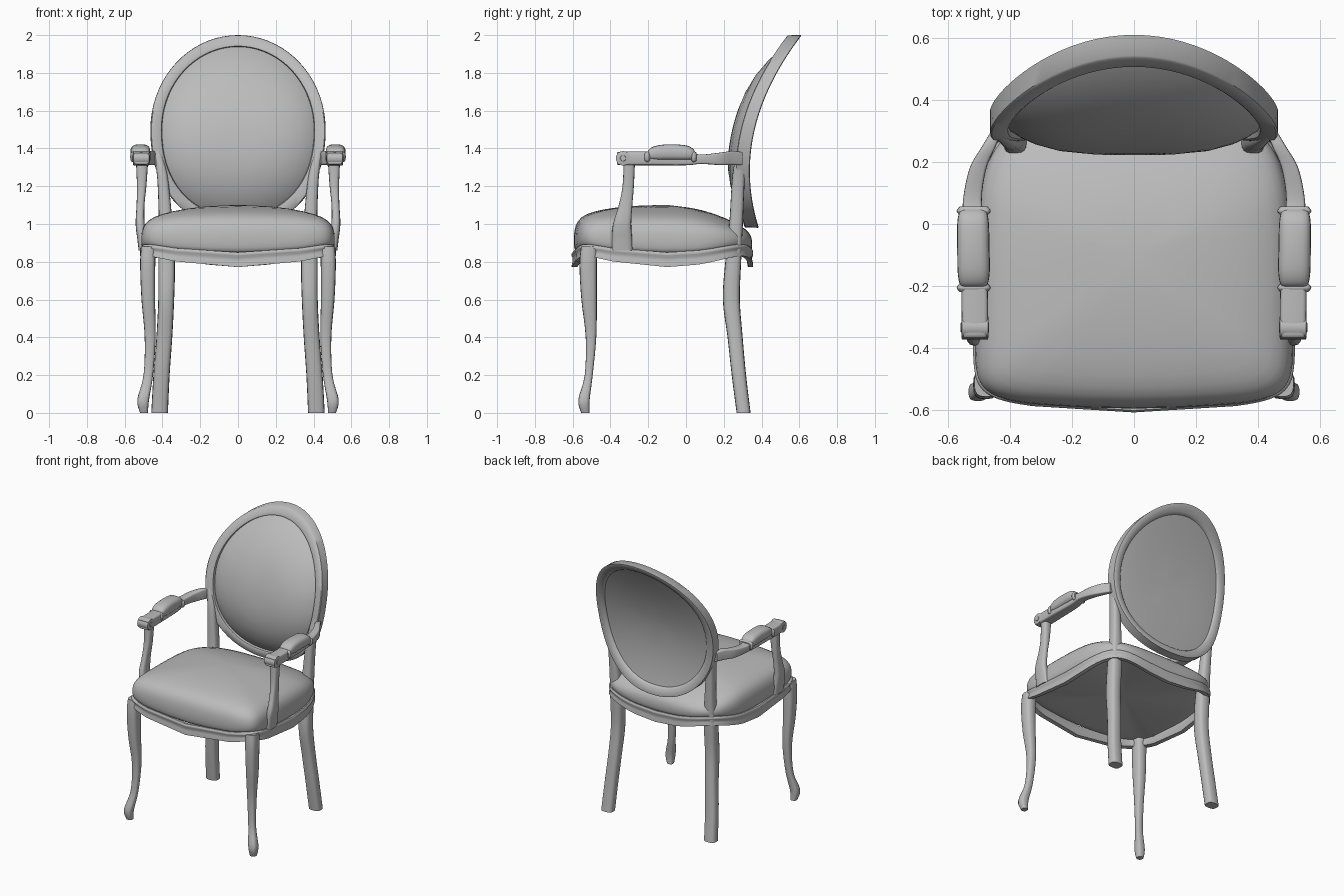
import bpy
import bmesh
import math
from mathutils import Vector

default_cube = bpy.data.objects.get("Cube")
if default_cube:
    bpy.data.objects.remove(default_cube)

# One plain grey covers the whole chair
grey = bpy.data.materials.new("plain grey")
grey.use_nodes = True
GREY = (0.5, 0.5, 0.5, 1)
grey.diffuse_color = GREY
grey.node_tree.nodes["Principled BSDF"].inputs["Base Color"].default_value = GREY


def loft(name, rings, mirror=False, caps=True, closed=False, subdivide=0, angle=40):
    """Skin a list of equal rings of points; closed joins the last ring to the first."""
    bm = bmesh.new()
    loops = [[bm.verts.new(p) for p in ring] for ring in rings]
    count = len(loops[0])
    pairs = list(zip(loops, loops[1:]))
    if closed:
        pairs.append((loops[-1], loops[0]))
    for a, b in pairs:
        for i in range(count):
            j = (i + 1) % count
            bm.faces.new((a[i], a[j], b[j], b[i]))
    if caps and not closed:
        bm.faces.new(loops[0])
        bm.faces.new(loops[-1])
    bmesh.ops.remove_doubles(bm, verts=bm.verts, dist=0.0001)
    bmesh.ops.recalc_face_normals(bm, faces=bm.faces)
    mesh = bpy.data.meshes.new(name)
    bm.to_mesh(mesh)
    bm.free()
    mesh.materials.append(grey)
    obj = bpy.data.objects.new(name, mesh)
    bpy.context.collection.objects.link(obj)
    bpy.ops.object.select_all(action="DESELECT")
    obj.select_set(True)
    bpy.context.view_layer.objects.active = obj
    bpy.ops.object.shade_smooth_by_angle(angle=math.radians(angle))
    if subdivide:
        sub = obj.modifiers.new("soften", "SUBSURF")
        sub.levels = sub.render_levels = subdivide
    if mirror:
        obj.modifiers.new("other side", "MIRROR").use_clip = False


def super_point(t, power):
    """Point on a unit superellipse."""
    c, s = math.cos(t), math.sin(t)
    return (math.copysign(abs(c) ** (2 / power), c),
            math.copysign(abs(s) ** (2 / power), s))


def circle_steps(count):
    return [2 * math.pi * i / count for i in range(count)]


def smooth_rows(rows, steps=4):
    """Catmull-Rom interpolation through rows of numbers."""
    rows = [Vector(r) for r in rows]
    out = []
    for i in range(len(rows) - 1):
        a, b = rows[max(i - 1, 0)], rows[i]
        c, d = rows[i + 1], rows[min(i + 2, len(rows) - 1)]
        for k in range(steps):
            t = k / steps
            out.append(b + (c - a) * (t / 2) + (2 * a - 5 * b + 4 * c - d) * (t * t / 2)
                       + (3 * b - a - 3 * c + d) * (t ** 3 / 2))
    return out + [rows[-1]]


def upright(name, rows, power=3):
    """Mirrored post from rows of z, x, y, half width, half depth."""
    rings = []
    for z, x, y, w, d in smooth_rows(rows):
        pts = [super_point(t, power) for t in circle_steps(16)]
        rings.append([(x + w * u, y + d * v, z) for u, v in pts])
    loft(name, rings, mirror=True)


def rail_along_y(name, rows, power=4):
    """Mirrored bar from rows of y, x, z, half width, half height."""
    rings = []
    for y, x, z, w, h in smooth_rows(rows):
        pts = [super_point(t, power) for t in circle_steps(20)]
        rings.append([(x + w * u, y, z + h * v) for u, v in pts])
    loft(name, rings, mirror=True)


# Legs
upright("front_legs", [
    (0, .498, -.533, .021, .022), (.07, .502, -.54, .031, .03), (.2, .475, -.515, .025, .021),
    (.4, .465, -.503, .029, .028), (.6, .475, -.513, .036, .041), (.78, .478, -.518, .04, .046),
    (.88, .474, -.512, .04, .044)])
upright("back_legs", [
    (0, .415, .305, .044, .037), (.2, .405, .28, .043, .038), (.4, .39, .26, .042, .04),
    (.6, .38, .24, .042, .045), (.8, .378, .25, .044, .042), (1, .383, .265, .036, .036),
    (1.2, .395, .275, .03, .034), (1.3, .408, .284, .026, .032), (1.4, .432, .3, .018, .026)])


# Seat: bowed, tapered outline with square front corners and a wavy lower edge
def seat_ring(scale, z, wave):
    ring = []
    crown = max(0, z - .9) / .2
    for t in circle_steps(80):
        power = 5 if math.sin(t) > 0 else 11
        u, v = super_point(t, power)
        x = scale * u * (.512 - .07 * max(0, v) ** 2)
        y = scale * (.45 * v - .05 * (1 - u * u) * max(0, -v))
        dip = 1 - (u * v) ** 2 / .5 ** (4 / power)
        # The padding falls away towards the back and the sides
        fall = crown * (.55 * max(0, y) ** 2 + .11 * x * x)
        ring.append((x, y - .1, z - wave * dip - fall))
    return ring


loft("seat_cushion", [seat_ring(*r) for r in [
    (0, .86, 0), (.5, .86, .01), (.95, .875, .04), (.99, .885, .04), (1.005, .92, .03),
    (1, .975, .01), (.965, 1.02, 0), (.88, 1.055, 0), (.7, 1.08, 0), (.4, 1.097, 0), (0, 1.102, 0)]],
    caps=False, subdivide=1, angle=60)
loft("seat_rail", [seat_ring(*r) for r in [
    (.96, .89, .042), (1, .892, .042), (1.013, .884, .042), (1.013, .874, .042), (1, .866, .045),
    (1, .852, .05), (1.01, .838, .056), (1.01, .83, .058), (.95, .83, .058), (.94, .85, .05)]],
    closed=True, angle=50)


# Backrest: egg-shaped frame bent backwards towards the top
def back_depth(z):
    return .302 + .53 * (z - 1.28) ** 2


def back_ring(inset, offset, radius=1):
    ring = []
    for t in circle_steps(72):
        u, v = super_point(t, 2 if math.sin(t) > 0 else 2.2)
        tall = (.5 if v > 0 else .52) - inset
        x, z = radius * (.464 - inset) * u, 1.5 + radius * tall * v
        ring.append((x, back_depth(z) + offset, z))
    return ring


loft("back_frame", [back_ring(*r) for r in [
    (.001, -.034), (.006, -.038), (.05, -.034), (.058, -.028), (.062, -.01),
    (.062, .016), (.056, .028), (.05, .033), (.006, .036), (0, .032)]],
    closed=True)
radii = (1, .97, .92, .82, .65, .45, .25, 0)
loft("back_pad_front", [back_ring(.056, -.008 - .075 * (1 - r ** 4), r) for r in radii], caps=False)
loft("back_pad_rear", [back_ring(.056, .018 + .01 * (1 - r ** 4), r) for r in radii], caps=False)

# Arms: bar sweeping out from the back posts, upholstered pad, carved collars
rail_along_y("arms", [
    (.3, .443, 1.345, .016, .034), (.25, .467, 1.35, .022, .037), (.18, .502, 1.345, .027, .033),
    (.08, .52, 1.343, .03, .025), (0, .515, 1.345, .036, .034), (-.2, .513, 1.347, .042, .036),
    (-.34, .512, 1.347, .042, .036), (-.365, .512, 1.347, .038, .03)], power=6)
rail_along_y("arm_pads", [
    (.05, .518, 1.362, .034, .016), (.035, .518, 1.37, .045, .03), (0, .518, 1.376, .051, .04),
    (-.08, .517, 1.379, .052, .043), (-.15, .516, 1.376, .052, .04), (-.19, .516, 1.37, .046, .03),
    (-.205, .516, 1.362, .036, .016)], power=3)
for label, y in (("front", -.205), ("rear", .042)):
    rail_along_y("arm_collar_" + label, [
        (y - .014, .516, 1.355, .045, .022), (y, .516, 1.355, .055, .03),
        (y + .014, .516, 1.355, .045, .022)])


# Scrolled arm ends: a roll with a small button on each side
def roll(name, radius, half_width):
    rings = []
    for side, r in ((-1, .9), (-.97, 1), (.97, 1), (1, .9)):
        rings.append([(.512 + side * half_width, -.333 + radius * r * math.cos(t),
                       1.348 + radius * r * math.sin(t)) for t in circle_steps(24)])
    loft(name, rings, mirror=True, angle=30)


roll("arm_scrolls", .038, .043)
roll("arm_scroll_buttons", .016, .046)

# Arm supports, flaring where they meet the seat
upright("arm_supports", [
    (.86, .5, -.338, .026, .056), (.92, .506, -.339, .027, .054), (1, .518, -.338, .024, .048),
    (1.1, .516, -.32, .021, .036), (1.2, .51, -.306, .025, .03), (1.33, .508, -.3, .032, .03)])
